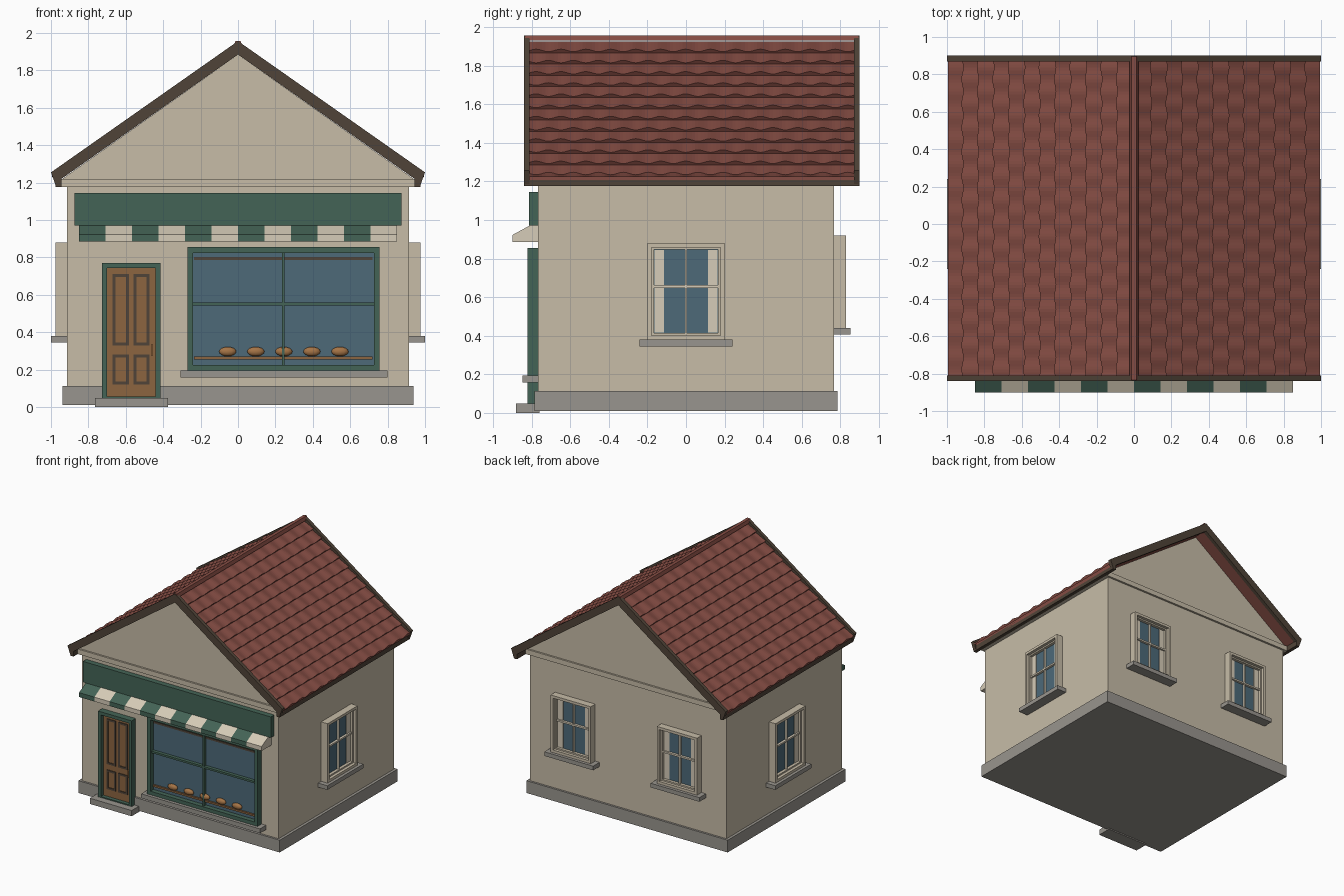
import bpy, bmesh, math
from mathutils import Matrix, Vector

if "Cube" in bpy.data.objects:
    bpy.data.objects.remove(bpy.data.objects["Cube"])


def material(name, rgb):
    lin = [((c / 255 + 0.055) / 1.055) ** 2.4 for c in rgb]
    m = bpy.data.materials.new(name)
    m.diffuse_color = (*lin, 1)
    m.use_nodes = True
    m.node_tree.nodes["Principled BSDF"].inputs["Base Color"].default_value = m.diffuse_color
    return m


WALL = material("beige plaster", (199, 188, 167))
STONE = material("grey stone", (153, 149, 142))
GREEN = material("shop green", (68, 100, 86))
CREAM = material("cream", (214, 204, 184))
WOOD = material("warm wood", (140, 101, 64))
DARK = material("dark timber", (80, 68, 56))
TILE = material("terracotta", (132, 76, 67))
GLASS = material("blue glass", (77, 106, 121))
BREAD = material("bread crust", (165, 116, 70))


def finish(name, bm, mats, normals=True):
    if normals:
        bmesh.ops.recalc_face_normals(bm, faces=bm.faces)
    me = bpy.data.meshes.new(name)
    bm.to_mesh(me)
    bm.free()
    for m in mats:
        me.materials.append(m)
    ob = bpy.data.objects.new(name, me)
    bpy.context.collection.objects.link(ob)
    return ob


def box(name, mat, x0, x1, y0, y1, z0, z1, M=Matrix()):
    bm = bmesh.new()
    bmesh.ops.create_cube(bm, size=1)
    for v in bm.verts:
        c = v.co + Vector((0.5, 0.5, 0.5))
        v.co = M @ Vector((x0 + c.x * (x1 - x0), y0 + c.y * (y1 - y0), z0 + c.z * (z1 - z0)))
    return finish(name, bm, [mat])


def ring(name, mat, x0, x1, y0, y1, z0, z1, w, M=Matrix()):
    """Rectangular frame of bar width w, in the x-z plane."""
    bm = bmesh.new()
    outer = [(x0, z0), (x1, z0), (x1, z1), (x0, z1)]
    inner = [(x0 + w, z0 + w), (x1 - w, z0 + w), (x1 - w, z1 - w), (x0 + w, z1 - w)]
    L = [[bm.verts.new(M @ Vector((x, y, z))) for x, z in loop]
         for loop, y in ((outer, y0), (inner, y0), (inner, y1), (outer, y1))]
    for a in range(4):
        for i in range(4):
            p, q, j = L[a], L[(a + 1) % 4], (i + 1) % 4
            bm.faces.new((p[i], p[j], q[j], q[i]))
    return finish(name, bm, [mat])


def prism(name, mat, pts, y0, y1):
    """Extrude an x-z outline along y."""
    bm = bmesh.new()
    f = bm.faces.new([bm.verts.new((x, y0, z)) for x, z in pts])
    g = bmesh.ops.extrude_face_region(bm, geom=[f])
    bmesh.ops.translate(bm, vec=(0, y1 - y0, 0),
                        verts=[v for v in g["geom"] if isinstance(v, bmesh.types.BMVert)])
    return finish(name, bm, [mat])


# Main body
box("plinth", STONE, -0.938, 0.938, -0.785, 0.785, 0.01, 0.113)
box("walls", WALL, -0.915, 0.915, -0.768, 0.768, 0.05, 1.18)
box("eaves_soffit", WALL, -0.95, 0.95, -0.785, 0.785, 1.178, 1.22)
prism("gable", WALL, [(-0.94, 1.22), (0.94, 1.22), (0, 1.885)], -0.77, 0.77)

# Roof deck, barge boards, fascias, ridge
S = 0.703
TOP = 1.922
prism("roof_deck", TILE, [(0, TOP), (0.975, TOP - S * 0.975), (0.975, TOP - S * 0.975 - 0.03),
                          (0, TOP - 0.03), (-0.975, TOP - S * 0.975 - 0.03),
                          (-0.975, TOP - S * 0.975)], -0.815, 0.875)
for name, y0, y1 in (("front_barge_board", -0.84, -0.81), ("back_barge_board", 0.87, 0.9)):
    prism(name, DARK, [(0, 1.957), (1.0, 1.255), (0.972, 1.177), (0.945, 1.177), (0.945, 1.22),
                       (0, 1.885), (-0.945, 1.22), (-0.945, 1.177), (-0.972, 1.177),
                       (-1.0, 1.255)], y0, y1)
for s in (-1, 1):
    a, b = sorted((s * 0.945, s * 0.975))
    box("eaves_fascia", DARK, a, b, -0.835, 0.895, 1.177, 1.222)
prism("ridge_cap", TILE, [(-0.024, 1.93), (-0.014, 1.957), (0.014, 1.957), (0.024, 1.93)], -0.835, 0.895)


# Overlapping wavy tile rows, alternate rows shifted by half a wave
def tiles(side):
    bm = bmesh.new()
    rows, steps = 12, 104
    nrm = Vector((S, 0, 1)).normalized()
    for r in range(rows):
        u0, u1 = 0.99 * r / rows, 0.99 * (r + 1) / rows
        loops = [[], [], []]
        for i in range(steps + 1):
            y = -0.81 + 1.68 * i / steps
            wave = 0.008 * math.sin(2 * math.pi * i / 8 + math.pi * (r % 2))
            for loop, u, h in zip(loops, (u0, u1, u1), (0.002, 0.018 + wave, -0.004)):
                p = Vector((u, y, TOP - S * u)) + nrm * h
                loop.append(bm.verts.new((min(p.x, 0.995) * side, y, p.z)))
        for i in range(steps):
            for p, q in ((loops[0], loops[1]), (loops[1], loops[2])):
                f = (p[i], q[i], q[i + 1], p[i + 1])
                bm.faces.new(f if side > 0 else f[::-1])
    finish("right_roof_tiles" if side > 0 else "left_roof_tiles", bm, [TILE], False)


for s in (-1, 1):
    tiles(s)


# Sash windows: local wall plane is y = 0, outside is -y
def sash_window(M, hw, z0, z1):
    ring("window_frame", WALL, -hw, hw, -0.06, 0.01, z0, z1, 0.022, M)
    ring("window_sash", WALL, -hw + 0.022, hw - 0.022, -0.035, 0.01, z0 + 0.022, z1 - 0.022, 0.012, M)
    box("window_glass", GLASS, -hw + 0.02, hw - 0.02, -0.01, 0.01, z0 + 0.02, z1 - 0.02, M)
    for s in (-1, 1):
        a, b = sorted((s * (hw - 0.036), s * (hw - 0.085)))
        box("curtain", CREAM, a, b, -0.016, -0.008, z0 + 0.036, z1 - 0.036, M)
    zm = z0 + 0.55 * (z1 - z0)
    box("window_mullion", CREAM, -0.006, 0.006, -0.028, 0, z0 + 0.03, z1 - 0.03, M)
    box("window_transom", CREAM, -hw + 0.03, hw - 0.03, -0.03, 0, zm - 0.007, zm + 0.007, M)
    box("window_sill", STONE, -hw - 0.04, hw + 0.04, -0.085, 0.01, z0 - 0.035, z0, M)


for s in (-1, 1):
    sash_window(Matrix.Translation((s * 0.915, 0, 0)) @ Matrix.Rotation(s * math.pi / 2, 4, 'Z'),
                0.2, 0.38, 0.88)
    sash_window(Matrix.Translation((s * 0.495, 0.768, 0)) @ Matrix.Rotation(math.pi, 4, 'Z'),
                0.187, 0.44, 0.92)

# Shop sign board and striped awning
box("sign_board", GREEN, -0.875, 0.875, -0.813, -0.76, 0.97, 1.145)
bm = bmesh.new()
profile = [(-0.765, 0.97), (-0.812, 0.97), (-0.9, 0.922), (-0.9, 0.885), (-0.765, 0.885)]
N = 12
sections = [[bm.verts.new((-0.85 + 1.7 * i / N, y, z)) for y, z in profile] for i in range(N + 1)]
for i in range(N):
    for k in range(5):
        a, b, j = sections[i], sections[i + 1], (k + 1) % 5
        bm.faces.new((a[k], a[j], b[j], b[k])).material_index = i % 2
bm.faces.new(sections[0])
bm.faces.new(sections[-1]).material_index = 1
finish("awning", bm, [GREEN, CREAM])

# Front door
box("doorstep", STONE, -0.765, -0.375, -0.88, -0.76, 0, 0.048)
ring("door_frame", GREEN, -0.728, -0.415, -0.822, -0.76, 0.03, 0.77, 0.027)
box("door", WOOD, -0.705, -0.438, -0.79, -0.76, 0.05, 0.75)
for x0, x1 in ((-0.67, -0.583), (-0.56, -0.473)):
    for z0, z1 in ((0.33, 0.712), (0.12, 0.282)):
        ring("door_panel_moulding", DARK, x0, x1, -0.796, -0.785, z0, z1, 0.016)
box("door_handle", BREAD, -0.464, -0.454, -0.81, -0.785, 0.275, 0.335)

# Shop window with shelf and loaves
ring("shop_window_frame", GREEN, -0.27, 0.757, -0.822, -0.76, 0.195, 0.855, 0.03)
box("shop_window_glass", GLASS, -0.25, 0.735, -0.782, -0.76, 0.21, 0.84)
box("shop_window_mullion", GREEN, 0.235, 0.249, -0.81, -0.77, 0.22, 0.83)
box("shop_window_transom", GREEN, -0.245, 0.73, -0.81, -0.77, 0.543, 0.559)
box("blind_rail", DARK, -0.235, 0.72, -0.79, -0.77, 0.787, 0.803)
box("bread_shelf", WOOD, -0.235, 0.72, -0.797, -0.77, 0.255, 0.27)
box("shop_window_sill", STONE, -0.308, 0.798, -0.848, -0.76, 0.158, 0.195)
for i in range(5):
    bm = bmesh.new()
    bmesh.ops.create_uvsphere(bm, u_segments=12, v_segments=8, radius=1)
    for v in bm.verts:
        v.co = (-0.055 + 0.15 * i + 0.046 * v.co.x, -0.79 + 0.02 * v.co.y, 0.297 + 0.025 * v.co.z)
    for f in bm.faces:
        f.smooth = True
    finish("loaf", bm, [BREAD])
